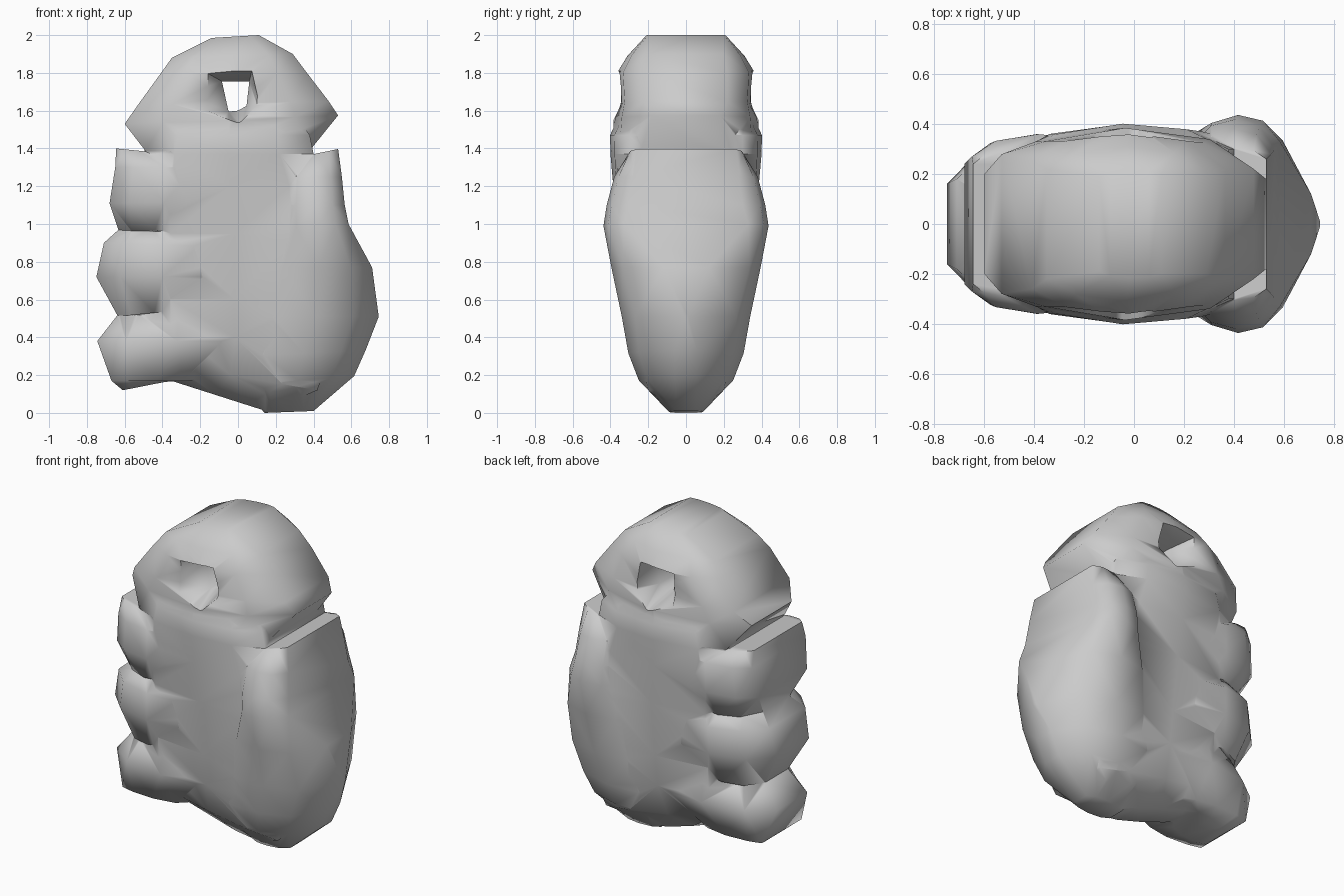
import bpy, bmesh


def loft(name, sections):
    """Stack closed rings; section = xl, zl, xr, zr, left width, right width, depth."""
    bm = bmesh.new()
    rings = []
    for xl, zl, xr, zr, wl, wr, d in sections:
        half = [(0, wl), (.18, wl + .7 * (d - wl)), (.5, d),
                (.8, wr + .78 * (d - wr)), (1, wr)]
        pts = [(f, -y) for f, y in half] + [(f, y) for f, y in reversed(half)]
        rings.append([bm.verts.new((xl + f * (xr - xl), y, zl + f * (zr - zl)))
                      for f, y in pts])
    n = len(rings[0])
    for a, b in zip(rings, rings[1:]):
        for i in range(n):
            j = (i + 1) % n
            bm.faces.new((a[i], a[j], b[j], b[i]))
    bm.faces.new(list(reversed(rings[0])))
    bm.faces.new(rings[-1])
    return finish(name, bm)


def finish(name, bm):
    bmesh.ops.triangulate(bm, faces=bm.faces[:])
    bmesh.ops.recalc_face_normals(bm, faces=bm.faces[:])
    me = bpy.data.meshes.new(name)
    bm.to_mesh(me)
    bm.free()
    ob = bpy.data.objects.new(name, me)
    bpy.context.collection.objects.link(ob)
    return ob


def combine(base, other, op):
    m = base.modifiers.new(op, 'BOOLEAN')
    m.operation, m.object, m.solver = op, other, 'EXACT'
    bpy.context.view_layer.objects.active = base
    bpy.ops.object.modifier_apply(modifier=m.name)
    bpy.data.objects.remove(other)


# central body
body = loft("lumpy_body", [
    (-.40, .185, .16, .006, .06, .06, .10),
    (-.50, .28, .42, .12, .18, .20, .24),
    (-.55, .40, .52, .40, .22, .26, .305),
    (-.55, .60, .52, .60, .20, .28, .33),
    (-.55, .95, .52, .95, .20, .34, .37),
    (-.56, 1.2, .48, 1.2, .25, .32, .385),
    (-.50, 1.37, .40, 1.37, .27, .30, .40),
    (-.47, 1.47, .38, 1.47, .26, .30, .402),
    (-.42, 1.58, .30, 1.58, .24, .25, .35)])

# rounded top lobe
top = loft("top_lobe", [
    (-.44, 1.30, .33, 1.30, .25, .20, .36),
    (-.49, 1.387, .375, 1.383, .29, .24, .385),
    (-.60, 1.53, .53, 1.575, .20, .18, .385),
    (-.53, 1.63, .48, 1.65, .28, .22, .355),
    (-.407, 1.80, .365, 1.80, .26, .22, .365),
    (-.35, 1.88, .29, 1.90, .22, .20, .31),
    (-.14, 1.985, .11, 2.0, .19, .20, .215)])

# large pad on the right
pad = loft("side_pad", [
    (.14, 0, .40, .01, .05, .05, .09),
    (.02, .15, .615, .195, .15, .06, .25),
    (.02, .30, .675, .33, .22, .06, .305),
    (.07, .51, .745, .51, .25, .012, .34),
    (.14, .77, .71, .77, .29, .12, .395),
    (.25, .98, .585, 1.0, .33, .33, .437),
    (.25, 1.1, .565, 1.1, .33, .30, .42),
    (.26, 1.25, .55, 1.25, .30, .28, .38),
    (.28, 1.345, .53, 1.397, .20, .26, .305)])

# three stacked lobes on the left, pinched where they meet
upper = loft("upper_finger", [
    (-.63, .96, -.25, .97, .13, .24, .31),
    (-.68, 1.11, -.10, 1.12, .24, .29, .36),
    (-.65, 1.30, -.12, 1.30, .27, .29, .36),
    (-.645, 1.40, -.40, 1.375, .24, .24, .29)])
middle = loft("middle_finger", [
    (-.635, .51, -.25, .55, .11, .20, .28),
    (-.75, .72, -.05, .72, .16, .24, .345),
    (-.71, .90, -.08, .88, .18, .24, .35),
    (-.63, .972, -.25, .95, .13, .20, .30)])
lower = loft("lower_finger", [
    (-.61, .12, -.33, .175, .08, .06, .13),
    (-.67, .17, -.20, .17, .20, .12, .23),
    (-.745, .38, .10, .38, .15, .20, .315),
    (-.64, .515, .00, .53, .11, .20, .28)])
for part in (top, pad, upper, middle, lower):
    combine(body, part, 'UNION')

# flared hole through the top lobe
bm = bmesh.new()
outer = [(-.21, 1.60), (.01, 1.52), (.13, 1.63), (.08, 1.84), (-.20, 1.82)]
inner = [(-.05, 1.595), (.00, 1.60), (.045, 1.625), (.06, 1.755), (-.085, 1.755)]
rows = [[bm.verts.new((x, y, z)) for x, z in prof]
        for y, prof in ((-.43, outer), (-.2, inner), (.2, inner), (.43, outer))]
for a, b in zip(rows, rows[1:]):
    for i in range(5):
        j = (i + 1) % 5
        bm.faces.new((a[i], a[j], b[j], b[i]))
bm.faces.new(rows[0])
bm.faces.new(rows[-1])
hole = finish("hole_cutter", bm)
hole.hide_render = True
combine(body, hole, 'DIFFERENCE')

# smooth shading with sharp creases
bpy.ops.object.select_all(action='DESELECT')
body.select_set(True)
bpy.context.view_layer.objects.active = body
bpy.ops.object.shade_smooth_by_angle(angle=1.2)
